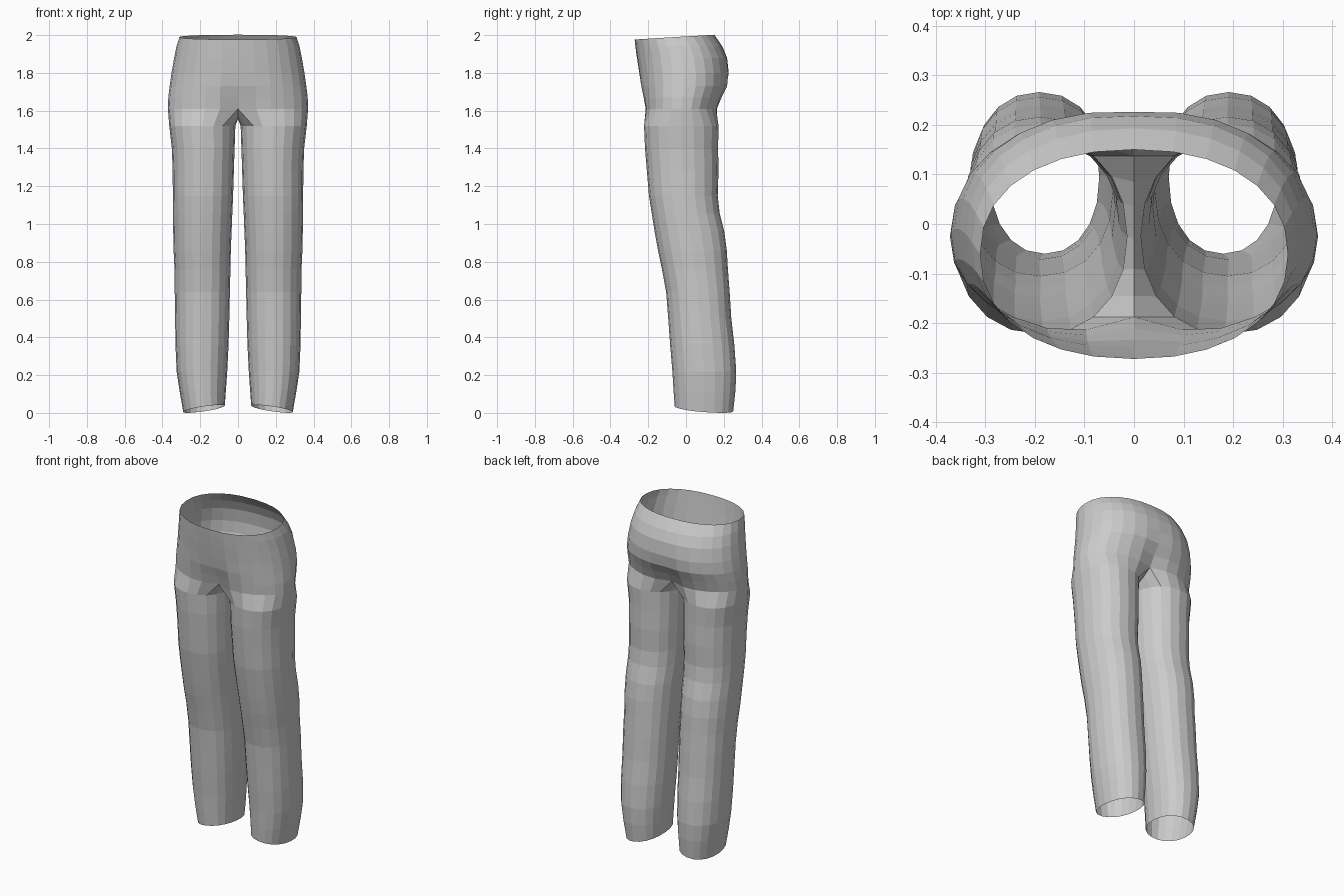
import bpy, bmesh
from math import sin, cos, pi, copysign

if "Cube" in bpy.data.objects:
    bpy.data.objects.remove(bpy.data.objects["Cube"])

OUTER = 15          # points from front centre, round the hip, to back centre
SIDES = 20          # points round one full leg


def power(v, e):
    return copysign(abs(v) ** e, v)


# Hip profile: z, half width, front y, back y, centre-seam pinch
hips = [(1.99, .31, -.272, .15, 0), (1.94, .326, -.268, .193, 0),
        (1.88, .338, -.262, .22, .01), (1.80, .352, -.252, .231, .02),
        (1.73, .362, -.245, .226, .05), (1.67, .369, -.236, .20, .12),
        (1.61, .371, -.228, .178, .20)]
# Leg profile: z, inner x, outer x, front y, back y
legs = [(1.52, .014, .364, -.222, .172), (1.40, .018, .350, -.217, .170),
        (1.28, .022, .346, -.207, .172), (1.15, .026, .345, -.196, .168),
        (1.06, .030, .344, -.182, .178), (0.96, .034, .343, -.166, .203),
        (0.86, .038, .341, -.148, .216), (0.76, .040, .336, -.127, .222),
        (0.64, .043, .335, -.105, .231), (0.50, .046, .333, -.094, .240),
        (0.36, .050, .331, -.084, .256), (0.22, .057, .325, -.072, .266),
        (0.12, .064, .310, -.066, .262), (0.02, .070, .290, -.060, .250)]
# Crotch seam from back to front: y, z
crotch = [(.085, 1.575), (.035, 1.562), (-.03, 1.556), (-.09, 1.562), (-.145, 1.585)]

bm = bmesh.new()


def hip_ring(z, w, yf, yb, pinch):
    cy, ry = (yf + yb) / 2, (yb - yf) / 2
    ring = []
    for i in range(OUTER):
        a = -pi / 2 + pi * i / (OUTER - 1)
        x = w * power(cos(a), .9) if 0 < i < OUTER - 1 else 0
        seam = max(0, 1 - x / .13)
        y = cy + ry * power(sin(a), .9) * (1 - pinch * seam)
        dz = .06 * (y + .06) if z > 1.98 else 0      # waist tilts to the front
        ring.append(bm.verts.new((x, y, z + dz)))
    return ring


def leg_ring(z, xi, xo, yf, yb):
    cx, rx, cy, ry = (xi + xo) / 2, (xo - xi) / 2, (yf + yb) / 2, (yb - yf) / 2
    ring = []
    for i in range(SIDES):
        a = 2 * pi * (i + 3) / SIDES
        out, front = -cos(a), sin(a)
        x, y = cx + rx * power(out, .92), cy - ry * power(front, .92)
        dz = .002 - .017 * out + .013 * front if z < .05 else 0   # slanted hem
        ring.append(bm.verts.new((x, y, z + dz)))
    return ring


def bridge(a, b, closed):
    n = len(a)
    for i in range(n if closed else n - 1):
        j = (i + 1) % n
        bm.faces.new((a[i], b[i], b[j], a[j]))


# Seat and hips (right half)
rings = [hip_ring(*h) for h in hips]
for a, b in zip(rings, rings[1:]):
    bridge(a, b, False)

# Leg, joined to the hip edge and the crotch seam
ring = rings[-1] + [bm.verts.new((0, y, z)) for y, z in crotch]
for row in legs:
    nxt = leg_ring(*row)
    bridge(ring, nxt, True)
    ring = nxt

low = min(v.co.z for v in bm.verts)
for v in bm.verts:
    v.co.z -= low
bmesh.ops.recalc_face_normals(bm, faces=bm.faces)
mesh = bpy.data.meshes.new("trousers")
bm.to_mesh(mesh)
bm.free()
trousers = bpy.data.objects.new("trousers", mesh)
bpy.context.collection.objects.link(trousers)

# Other half
mirror = trousers.modifiers.new("mirror", 'MIRROR')
mirror.use_clip = True
mirror.merge_threshold = .001
